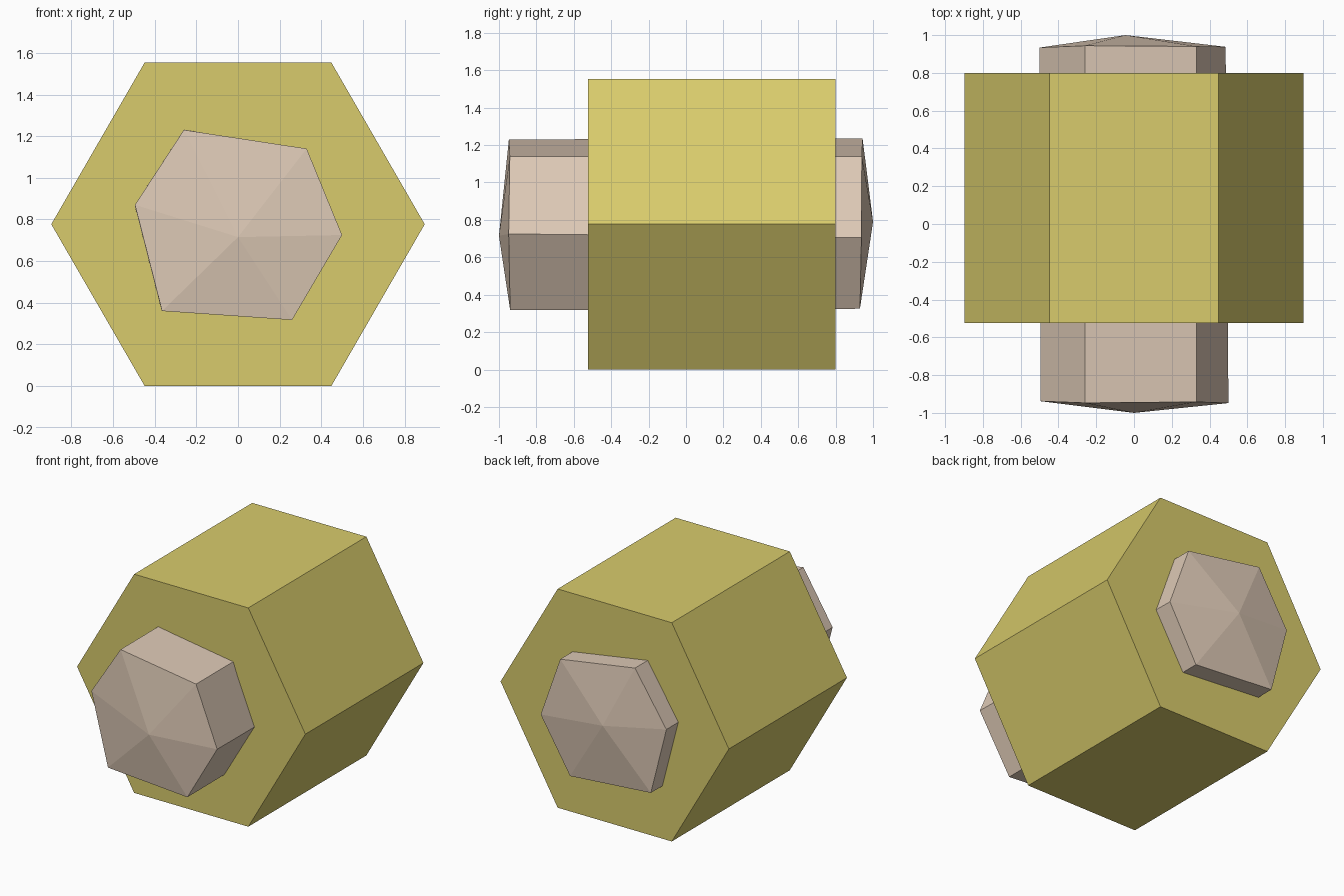
import bpy, bmesh
from math import cos, sin, pi

if "Cube" in bpy.data.objects:
    bpy.data.objects.remove(bpy.data.objects["Cube"])


def material(name, rgb):
    mat = bpy.data.materials.new(name)
    mat.diffuse_color = (*rgb, 1)
    mat.use_nodes = True
    mat.node_tree.nodes["Principled BSDF"].inputs["Base Color"].default_value = mat.diffuse_color
    return mat


def bar(name, front, back, mat, tips=None):
    """Solid bar along y between two (x, y, z) rings, with flat or pointed ends."""
    bm = bmesh.new()
    rings = [[bm.verts.new(p) for p in ring] for ring in (front, back)]
    n = len(front)
    for i in range(n):
        j = (i + 1) % n
        bm.faces.new((rings[0][i], rings[0][j], rings[1][j], rings[1][i]))
    for k, ring in enumerate(rings):
        if tips:
            tip = bm.verts.new(tips[k])
            for i in range(n):
                bm.faces.new((ring[i], ring[(i + 1) % n], tip))
        else:
            bm.faces.new(ring)
    bmesh.ops.recalc_face_normals(bm, faces=bm.faces)
    mesh = bpy.data.meshes.new(name)
    bm.to_mesh(mesh)
    bm.free()
    mesh.materials.append(mat)
    obj = bpy.data.objects.new(name, mesh)
    bpy.context.collection.objects.link(obj)
    return obj


# Large regular hexagonal sleeve, resting on one flat
R = 0.897
CZ = R * sin(pi / 3)
hexagon = [(R * cos(i * pi / 3), CZ + R * sin(i * pi / 3)) for i in range(6)]
bar("outer_sleeve",
    [(x, -0.525, z) for x, z in hexagon],
    [(x, 0.80, z) for x, z in hexagon],
    material("olive", (0.69, 0.60, 0.15)))

# Irregular six-sided core with shallow pointed ends
front = [(-0.26, -0.947, 1.23), (0.33, -0.942, 1.14), (0.50, -0.948, 0.725),
         (0.26, -0.94, 0.317), (-0.365, -0.938, 0.36), (-0.495, -0.938, 0.87)]
back = [(-0.26, 0.944, 1.236), (0.33, 0.94, 1.14), (0.485, 0.938, 0.705),
        (0.26, 0.93, 0.325), (-0.375, 0.93, 0.375), (-0.50, 0.934, 0.86)]
bar("inner_core", front, back, material("tan", (0.73, 0.59, 0.47)),
    tips=[(0, -1, 0.715), (-0.045, 1, 0.79)])
